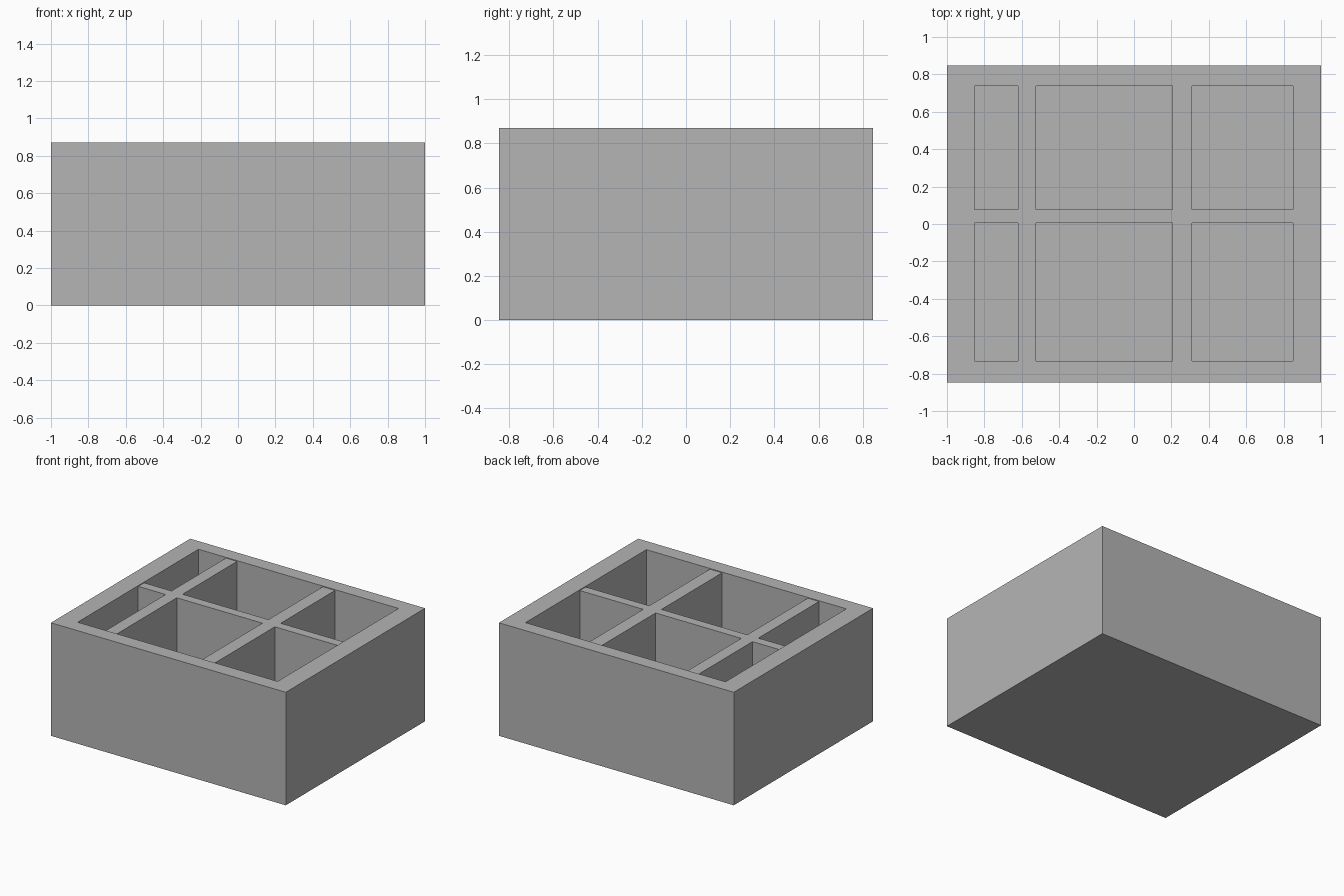
import bpy
import bmesh
from mathutils import Vector

cube = bpy.data.objects.get("Cube")
if cube:
    bpy.data.objects.remove(cube, do_unlink=True)

HEIGHT = 0.87
FLOOR = 0.1
RECESS = 0.006

# Grid lines of the tray: outer edge, rim, dividers, rim, outer edge
xs = [-1, -0.853, -0.62, -0.525, 0.205, 0.31, 0.85, 1]
ys = [-0.847, -0.732, 0.005, 0.077, 0.738, 0.847]

grey = bpy.data.materials.new("grey")
grey.use_nodes = True
color = (0.46, 0.46, 0.46, 1)
grey.diffuse_color = color
grey.node_tree.nodes["Principled BSDF"].inputs["Base Color"].default_value = color


def lower(bm, faces, depth):
    """Push a group of faces straight down and return the moved faces."""
    result = bmesh.ops.extrude_face_region(bm, geom=faces)["geom"]
    verts = [g for g in result if isinstance(g, bmesh.types.BMVert)]
    bmesh.ops.translate(bm, verts=verts, vec=Vector((0, 0, -depth)))
    old = [f for f in faces if f.is_valid]
    if old:
        bmesh.ops.delete(bm, geom=old, context='FACES_ONLY')
    return [g for g in result if isinstance(g, bmesh.types.BMFace)]


def is_pocket(face):
    c = face.calc_center_median()
    column = sum(c.x > x for x in xs) - 1
    row = sum(c.y > y for y in ys) - 1
    return column % 2 == 1 and row % 2 == 1


bm = bmesh.new()

# Top sheet
grid = [[bm.verts.new((x, y, HEIGHT)) for x in xs] for y in ys]
for low, high in zip(grid, grid[1:]):
    for i in range(len(xs) - 1):
        bm.faces.new((low[i], low[i + 1], high[i + 1], high[i]))

# Outer walls and base
rim_edges = [e for e in bm.edges if e.is_boundary]
skirt = bmesh.ops.extrude_edge_only(bm, edges=rim_edges)["geom"]
for v in skirt:
    if isinstance(v, bmesh.types.BMVert):
        v.co.z = 0
base_edges = [e for e in bm.edges if e.is_boundary]
bmesh.ops.contextual_create(bm, geom=base_edges)

# Divider grid sits just below the rim, then the pockets are sunk
inner = [f for f in bm.faces if f.normal.z >= 0
         and all(v.co.z > FLOOR for v in f.verts)
         and xs[1] < f.calc_center_median().x < xs[-2]
         and ys[1] < f.calc_center_median().y < ys[-2]]
dividers = lower(bm, inner, RECESS)
for pocket in [f for f in dividers if is_pocket(f)]:
    lower(bm, [pocket], HEIGHT - RECESS - FLOOR)

bmesh.ops.recalc_face_normals(bm, faces=bm.faces[:])
bmesh.ops.dissolve_limit(bm, angle_limit=0.01, verts=bm.verts[:], edges=bm.edges[:])

mesh = bpy.data.meshes.new("divided_box")
bm.to_mesh(mesh)
bm.free()
mesh.materials.append(grey)
box = bpy.data.objects.new("divided_box", mesh)
bpy.context.scene.collection.objects.link(box)
